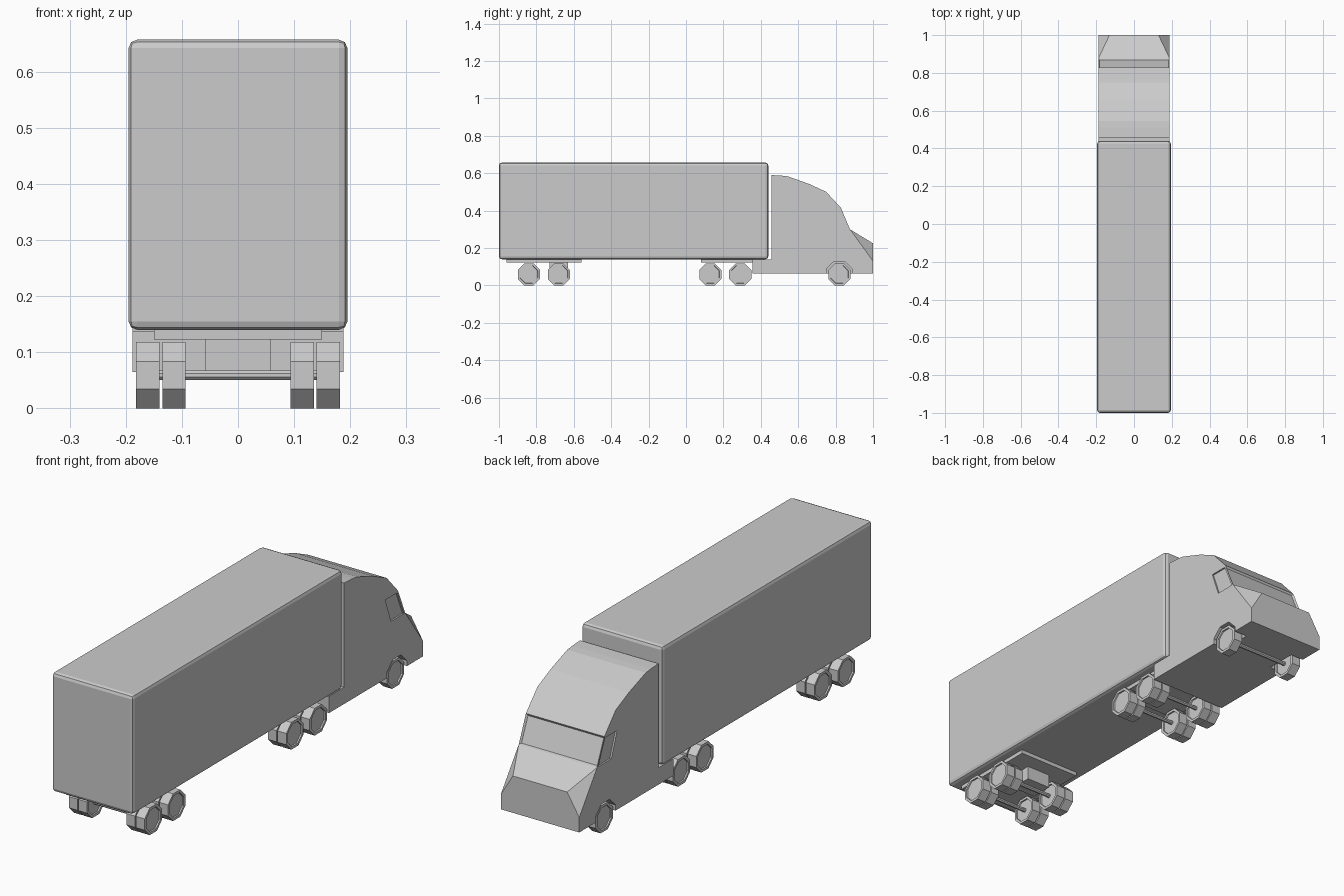
import bpy, bmesh, math
from mathutils import Vector

if "Cube" in bpy.data.objects:
    bpy.data.objects.remove(bpy.data.objects["Cube"])


def prism_bm(profile, x0, x1):
    """Extrude a (y, z) outline along x."""
    bm = bmesh.new()
    face = bm.faces.new([bm.verts.new((x0, y, z)) for y, z in profile])
    ext = bmesh.ops.extrude_face_region(bm, geom=[face])
    moved = [v for v in ext["geom"] if isinstance(v, bmesh.types.BMVert)]
    bmesh.ops.translate(bm, verts=moved, vec=(x1 - x0, 0, 0))
    bmesh.ops.recalc_face_normals(bm, faces=bm.faces)
    bm.normal_update()
    return bm


def finish(bm, name):
    mesh = bpy.data.meshes.new(name)
    bm.to_mesh(mesh)
    bm.free()
    ob = bpy.data.objects.new(name, mesh)
    bpy.context.collection.objects.link(ob)
    return ob


def prism(name, profile, x0, x1):
    return finish(prism_bm(profile, x0, x1), name)


def box(name, x0, x1, y0, y1, z0, z1):
    return prism(name, [(y0, z0), (y1, z0), (y1, z1), (y0, z1)], x0, x1)


def octagon(y, z, r):
    return [(y + r * math.cos(math.radians(22.5 + 45 * i)),
             z + r * math.sin(math.radians(22.5 + 45 * i))) for i in range(8)]


def cut(target, cutter):
    cutter.hide_render = True
    cutter.hide_viewport = True
    mod = target.modifiers.new("cut", "BOOLEAN")
    mod.operation = "DIFFERENCE"
    mod.solver = "EXACT"
    mod.object = cutter


# Trailer box with softened edges
trailer = box("trailer", -0.195, 0.195, -1.0, 0.44, 0.14, 0.657)
bevel = trailer.modifiers.new("bevel", "BEVEL")
bevel.width = 0.015
bevel.segments = 2

# Cab: side profile with a low step reaching under the trailer
W = 0.188
A, B, C = (0.877, 0.30), (1.0, 0.225), (1.0, 0.13)
profile = [(0.355, 0.065), (1.0, 0.065), C, B, A, (0.828, 0.415), (0.75, 0.5),
           (0.66, 0.542), (0.545, 0.583), (0.51, 0.587), (0.457, 0.59),
           (0.457, 0.138), (0.355, 0.138)]
bm = prism_bm(profile, -W, W)


def vert(x, p):
    return min(bm.verts, key=lambda v: (v.co - Vector((x, *p))).length)


# Chamfered nose corners
for s in (-1, 1):
    bmesh.ops.connect_verts(bm, verts=[vert(s * W, A), vert(s * W, C)])
    vert(s * W, B).co.x = s * 0.13

# Recessed windscreen
bm.normal_update()
screen = min(bm.faces, key=lambda f: (f.calc_center_median()
                                      - Vector((0, 0.853, 0.357))).length)
bmesh.ops.inset_individual(bm, faces=[screen], thickness=0.009, depth=-0.008)
cab = finish(bm, "cab")

# Side windows and front wheel arches
window = [(0.741, 0.408), (0.822, 0.408), (0.868, 0.30), (0.78, 0.30)]
for s, side in ((-1, "left"), (1, "right")):
    cut(cab, prism(side + "_window_cutter", window, s * 0.181, s * 0.22))
    cut(cab, prism(side + "_arch_cutter", octagon(0.82, 0.06, 0.075), s * 0.125, s * 0.22))

# Mounting plates and suspension block under the trailer
box("rear_plate", -0.15, 0.15, -0.96, -0.56, 0.123, 0.14)
box("front_plate", -0.15, 0.15, 0.08, 0.355, 0.123, 0.14)
box("suspension_block", -0.058, 0.058, -0.73, -0.63, 0.063, 0.124)


# Octagonal wheels with recessed hubs
def wheel(name, y, x0, x1):
    bm = prism_bm(octagon(y, 0.059, 0.0638), x0, x1)
    ends = [f for f in bm.faces if abs(f.normal.x) > 0.9]
    bmesh.ops.inset_individual(bm, faces=ends, thickness=0.012, depth=0)
    bmesh.ops.inset_individual(bm, faces=ends, thickness=0.001, depth=-0.006)
    finish(bm, name)


for axle, y in enumerate((-0.84, -0.68, 0.13, 0.29, 0.82)):
    prism(f"axle_{axle}", octagon(y, 0.059, 0.009), -0.145, 0.145)
    for s, side in ((-1, "left"), (1, "right")):
        wheel(f"{side}_outer_wheel_{axle}", y, s * 0.14, s * 0.182)
        if y < 0.5:
            wheel(f"{side}_inner_wheel_{axle}", y, s * 0.094, s * 0.135)
